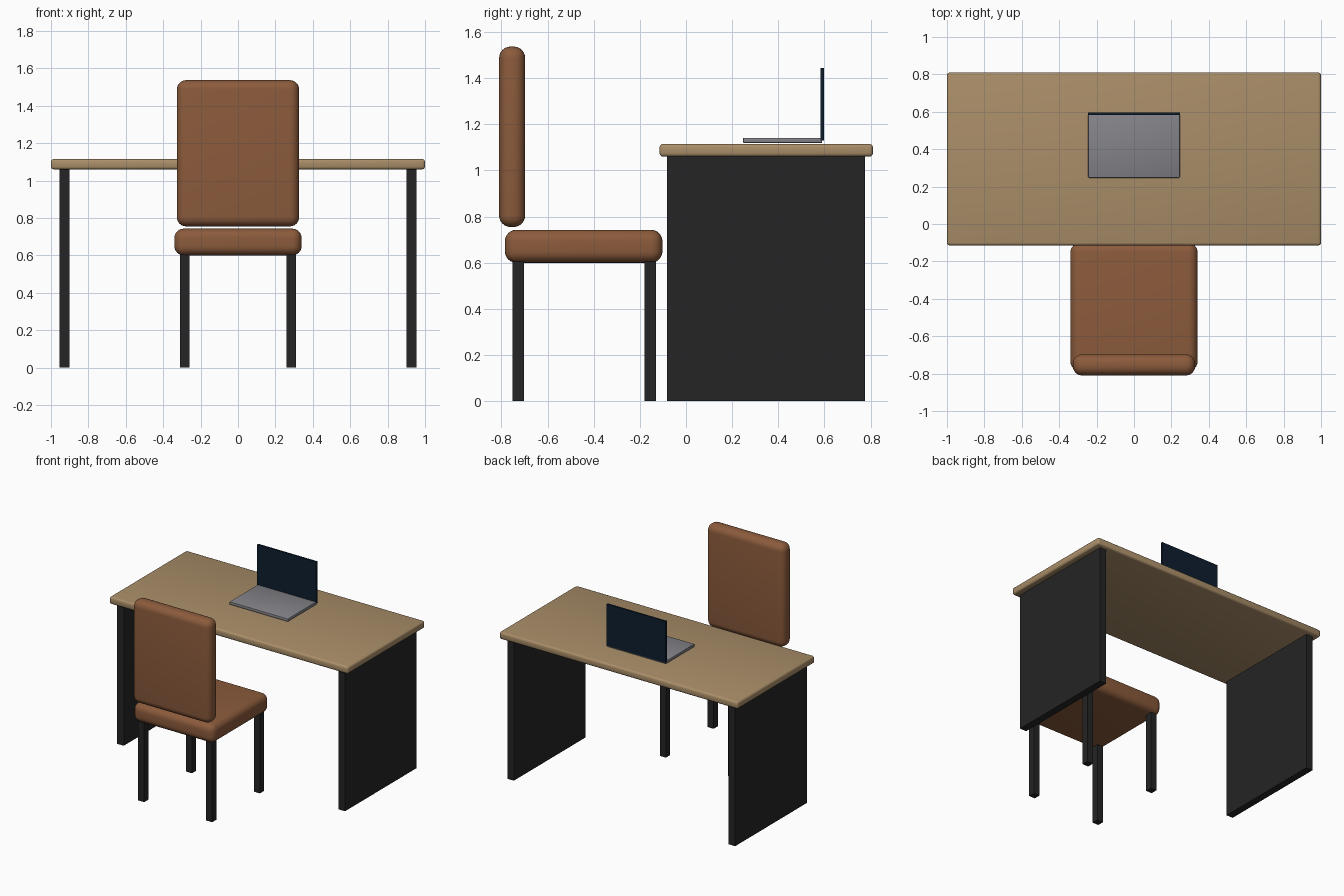
import bpy

if "Cube" in bpy.data.objects:
    bpy.data.objects.remove(bpy.data.objects["Cube"])


def material(name, rgb):
    m = bpy.data.materials.new(name)
    m.diffuse_color = (*rgb, 1)
    m.use_nodes = True
    m.node_tree.nodes["Principled BSDF"].inputs["Base Color"].default_value = m.diffuse_color
    return m


WOOD = material("light wood", (0.40, 0.27, 0.14))
BLACK = material("black", (0.018, 0.018, 0.018))
LEATHER = material("brown leather", (0.26, 0.105, 0.045))
GREY = material("grey metal", (0.23, 0.23, 0.25))
NAVY = material("dark navy", (0.004, 0.013, 0.028))


def box(name, x, y, z, mat, radius=0.0, segments=3):
    """Box from (min, max) ranges with optional rounded edges."""
    spans = (x, y, z)
    bpy.ops.mesh.primitive_cube_add(size=1, location=[(a + b) / 2 for a, b in spans])
    o = bpy.context.object
    o.name = name
    o.scale = [b - a for a, b in spans]
    bpy.ops.object.transform_apply(location=False, rotation=False, scale=True)
    o.data.materials.append(mat)
    if radius:
        bevel = o.modifiers.new("rounded edges", "BEVEL")
        bevel.width = radius
        bevel.segments = segments
        bpy.ops.object.modifier_apply(modifier=bevel.name)
        bpy.ops.object.shade_smooth_by_angle()
    return o


def mirrored(name, x, y, z, mat):
    """Matching left and right parts."""
    box("right_" + name, x, y, z, mat)
    box("left_" + name, (-x[1], -x[0]), y, z, mat)


# Desk
box("desk_top", (-1, 1), (-0.115, 0.81), (1.06, 1.115), WOOD, 0.015)
mirrored("desk_panel", (0.9, 0.955), (-0.082, 0.775), (0, 1.06), BLACK)

# Chair
box("seat", (-0.34, 0.34), (-0.785, -0.102), (0.6, 0.743), LEATHER, 0.05, 6)
box("backrest", (-0.327, 0.327), (-0.81, -0.697), (0.755, 1.537), LEATHER, 0.05, 6)
mirrored("back_chair_leg", (0.26, 0.31), (-0.752, -0.702), (0, 0.605), BLACK)
mirrored("front_chair_leg", (0.26, 0.31), (-0.18, -0.13), (0, 0.605), BLACK)

# Laptop
box("laptop_base", (-0.245, 0.245), (0.247, 0.59), (1.119, 1.141), GREY, 0.004, 2)
box("laptop_screen", (-0.247, 0.247), (0.583, 0.597), (1.13, 1.445), NAVY)
